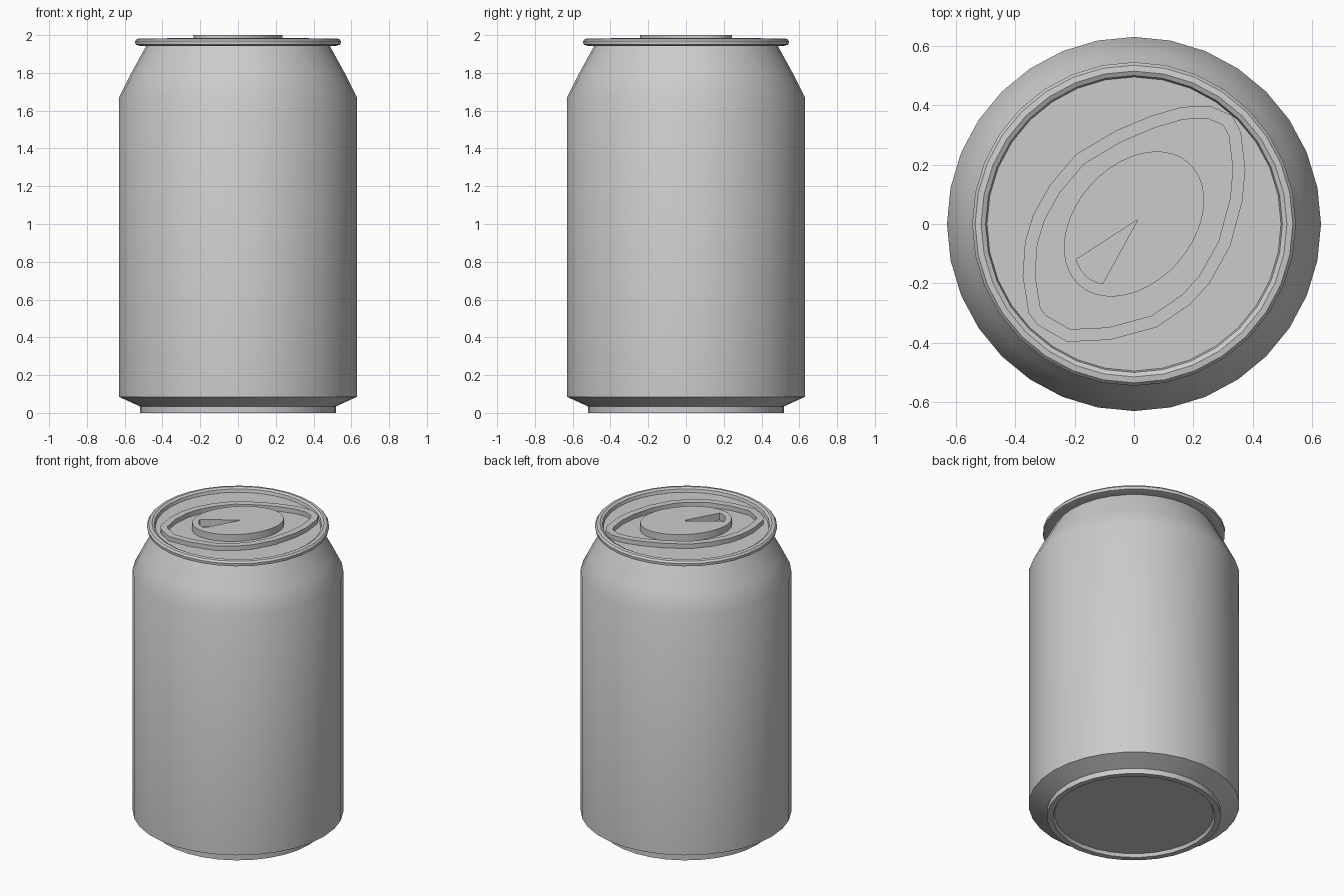
import bpy, bmesh, math
from mathutils import Vector

if "Cube" in bpy.data.objects:
    bpy.data.objects.remove(bpy.data.objects["Cube"])

SIDES = 32


def smooth(obj, angle=35):
    bpy.ops.object.select_all(action='DESELECT')
    obj.select_set(True)
    bpy.context.view_layer.objects.active = obj
    bpy.ops.object.shade_smooth_by_angle(angle=math.radians(angle))


def lathe(name, profile, cap_ends=()):
    """Revolve (radius, z) points; cap_ends lists profile ends to fill."""
    bm = bmesh.new()
    rings = []
    for r, z in profile:
        rings.append([bm.verts.new((r * math.cos(2 * math.pi * i / SIDES),
                                    r * math.sin(2 * math.pi * i / SIDES), z))
                      for i in range(SIDES)])
    for a, b in zip(rings, rings[1:]):
        for i in range(SIDES):
            j = (i + 1) % SIDES
            bm.faces.new((a[i], a[j], b[j], b[i]))
    for end in cap_ends:
        bm.faces.new(rings[end])
    bmesh.ops.recalc_face_normals(bm, faces=bm.faces)
    mesh = bpy.data.meshes.new(name)
    bm.to_mesh(mesh)
    bm.free()
    obj = bpy.data.objects.new(name, mesh)
    bpy.context.collection.objects.link(obj)
    smooth(obj)
    return obj


def plate(name, loops, z0, z1):
    """Solid flat plate from an outline plus hole loops."""
    cu = bpy.data.curves.new(name, 'CURVE')
    cu.dimensions = '2D'
    cu.fill_mode = 'BOTH'
    cu.extrude = (z1 - z0) / 2
    for pts in loops:
        sp = cu.splines.new('POLY')
        sp.points.add(len(pts) - 1)
        for p, (x, y) in zip(sp.points, pts):
            p.co = (x, y, 0, 1)
        sp.use_cyclic_u = True
    obj = bpy.data.objects.new(name, cu)
    obj.location.z = (z0 + z1) / 2
    bpy.context.collection.objects.link(obj)
    bpy.ops.object.select_all(action='DESELECT')
    obj.select_set(True)
    bpy.context.view_layer.objects.active = obj
    bpy.ops.object.convert(target='MESH')
    obj = bpy.context.view_layer.objects.active
    obj.name = name
    smooth(obj)
    return obj


def inset(pts, d):
    """Offset a counter-clockwise outline inwards by d."""
    out = []
    n = len(pts)
    for i in range(n):
        p = Vector(pts[i])
        a = (p - Vector(pts[i - 1])).normalized()
        b = (Vector(pts[(i + 1) % n]) - p).normalized()
        na, nb = Vector((-a.y, a.x)), Vector((-b.y, b.x))
        m = (na + nb).normalized()
        out.append(tuple(p + m * (d / m.dot(na))))
    return out


# can shell: shallow recessed base, foot, wall, neck, rolled rim, lid panel
lathe("can_body", [
    (0.475, 0.02), (0.485, 0.0), (0.52, 0.0), (0.52, 0.035),
    (0.63, 0.085), (0.63, 1.67), (0.57, 1.79), (0.485, 1.945),
    (0.515, 1.942), (0.543, 1.95), (0.545, 1.968), (0.535, 1.98),
    (0.515, 1.983), (0.50, 1.975), (0.495, 1.955),
], cap_ends=(0, -1))

# raised almond-shaped ridge on the lid
ridge = [(.375, .185), (.365, .077), (.324, -.074), (.254, -.20), (.19, -.27),
         (.076, -.348), (-.08, -.39), (-.225, -.397), (-.325, -.34),
         (-.355, -.30), (-.375, -.175), (-.367, -.06), (-.34, .03),
         (-.284, .13), (-.195, .235), (-.06, .315), (.06, .365),
         (.16, .394), (.255, .398), (.33, .366), (.36, .31)]
ridge.reverse()
plate("lid_ridge", [ridge, inset(ridge, 0.042)], 1.95, 1.985)

# oval tab with a wedge-shaped opening
tilt = math.radians(48)
oval = []
for i in range(40):
    t = 2 * math.pi * i / 40
    u, v = 0.277 * math.cos(t), 0.197 * math.sin(t)
    oval.append((u * math.cos(tilt) - v * math.sin(tilt),
                 u * math.sin(tilt) + v * math.cos(tilt)))
wedge = [(.013, .015), (-.195, -.12), (-.18, -.153), (-.158, -.18),
         (-.125, -.197), (-.105, -.20)]
plate("opening_tab", [oval, wedge], 1.955, 2.0)
